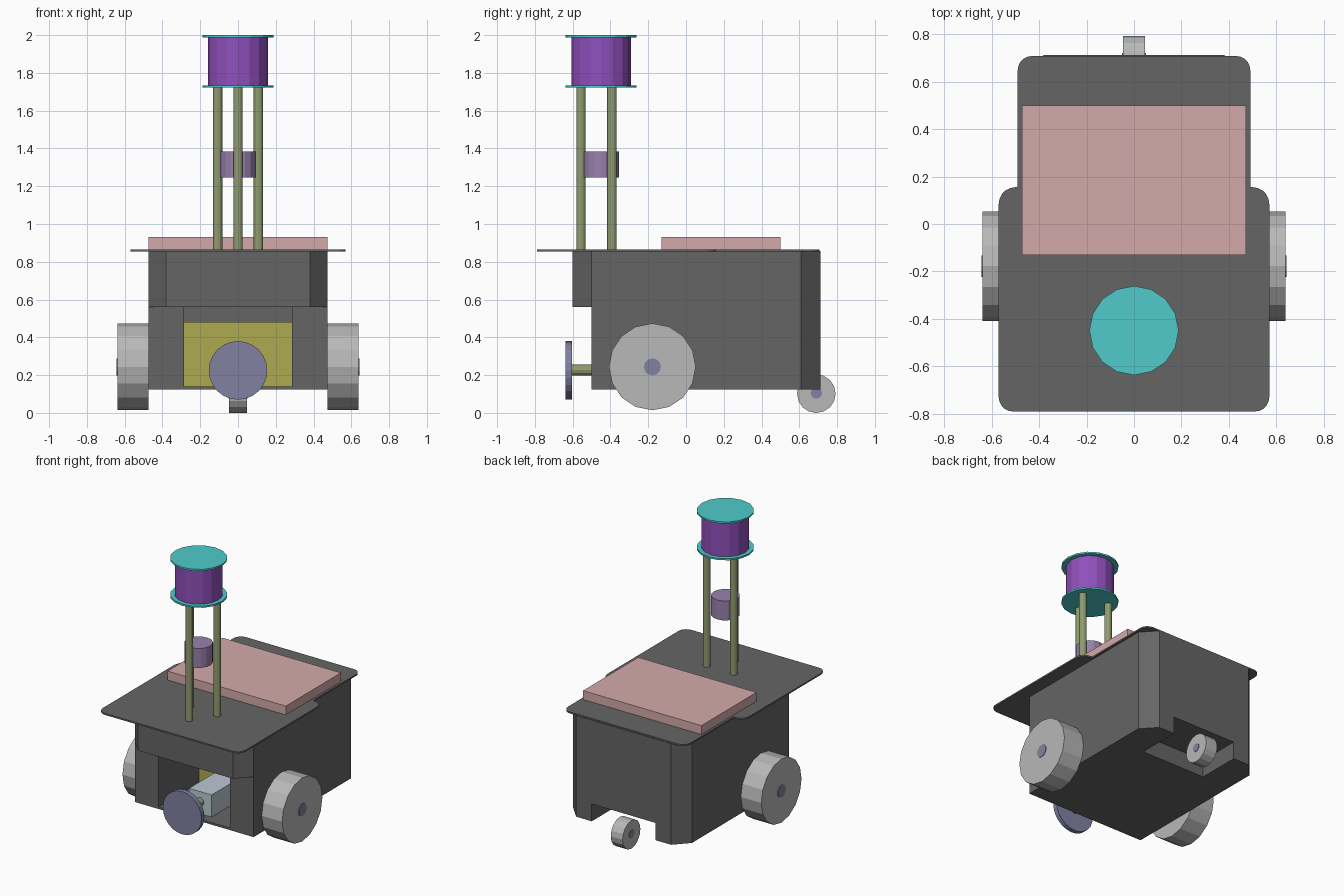
import bpy, bmesh, math
from mathutils import Matrix, Vector

if "Cube" in bpy.data.objects:
    bpy.data.objects.remove(bpy.data.objects["Cube"])


def material(name, rgb):
    m = bpy.data.materials.new(name)
    m.diffuse_color = (*rgb, 1)
    m.use_nodes = True
    m.node_tree.nodes["Principled BSDF"].inputs["Base Color"].default_value = m.diffuse_color
    return m


SHELL = material("shell_grey", (0.13, 0.13, 0.13))
TYRE = material("tyre_grey", (0.48, 0.48, 0.48))
PINK = material("panel_pink", (0.66, 0.40, 0.40))
TEAL = material("disc_teal", (0.08, 0.60, 0.60))
PURPLE = material("sensor_purple", (0.28, 0.08, 0.50))
LILAC = material("camera_lilac", (0.32, 0.22, 0.42))
OLIVE = material("post_olive", (0.28, 0.33, 0.16))
SLATE = material("hub_slate", (0.22, 0.22, 0.36))
YELLOW = material("battery_yellow", (0.42, 0.40, 0.08))
BLUE = material("motor_blue", (0.50, 0.58, 0.66))


def finish(name, bm, mat):
    bmesh.ops.recalc_face_normals(bm, faces=bm.faces)
    me = bpy.data.meshes.new(name)
    bm.to_mesh(me)
    bm.free()
    ob = bpy.data.objects.new(name, me)
    bpy.context.collection.objects.link(ob)
    if mat:
        me.materials.append(mat)
    return ob


def box(name, lo, hi, mat=None):
    lo, hi = Vector(lo), Vector(hi)
    bm = bmesh.new()
    bmesh.ops.create_cube(bm, size=1, matrix=Matrix.Translation((lo + hi) / 2)
                          @ Matrix.Diagonal((*(hi - lo), 1)))
    return finish(name, bm, mat)


def cylinder(name, centre, r, depth, axis, mat, sides=16):
    rot = {"x": Matrix.Rotation(math.pi / 2, 4, "Y"),
           "y": Matrix.Rotation(math.pi / 2, 4, "X"),
           "z": Matrix.Identity(4)}[axis]
    bm = bmesh.new()
    bmesh.ops.create_cone(bm, cap_ends=True, segments=sides, radius1=r, radius2=r,
                          depth=depth, matrix=Matrix.Translation(centre) @ rot)
    return finish(name, bm, mat)


def prism(name, half, z0, z1, mat):
    """Extrude a right-half outline, mirrored across x = 0."""
    pts = half + [(-x, y) for x, y in reversed(half)]
    bm = bmesh.new()
    f = bm.faces.new([bm.verts.new((x, y, z0)) for x, y in pts])
    top = bmesh.ops.extrude_face_region(bm, geom=[f])["geom"]
    bmesh.ops.translate(bm, vec=(0, 0, z1 - z0),
                        verts=[v for v in top if isinstance(v, bmesh.types.BMVert)])
    return finish(name, bm, mat)


def arc(cx, cy, r, a0, a1, n=5):
    angles = [math.radians(a0 + (a1 - a0) * i / n) for i in range(n + 1)]
    return [(cx + r * math.cos(a), cy + r * math.sin(a)) for a in angles]


def cut(ob, cutter):
    mod = ob.modifiers.new("cut", "BOOLEAN")
    mod.operation, mod.solver, mod.object = "DIFFERENCE", "EXACT", cutter
    bpy.context.view_layer.objects.active = ob
    bpy.ops.object.modifier_apply(modifier=mod.name)
    bpy.data.objects.remove(cutter)


# Body: lower tub with front bay and caster recess, upper tub with chamfered nose
back = [(0.475, 0.61), (0.38, 0.712)]
lower = prism("lower_body", [(0.475, -0.5)] + back, 0.125, 0.56, SHELL)
cut(lower, box("bay_cutter", (-0.285, -0.7, 0.14), (0.285, 0.06, 0.7)))
cut(lower, box("recess_cutter", (-0.255, 0.40, 0.0), (0.255, 0.9, 0.25)))
prism("upper_body", [(0.38, -0.6), (0.475, -0.5)] + back, 0.56, 0.856, SHELL)

# Top deck with wide front and narrow rear
deck = (arc(0.51, -0.73, 0.06, -90, 0) + arc(0.50, 0.085, 0.07, 0, 90)
        + [(0.49, 0.155)] + arc(0.43, 0.648, 0.06, 0, 90))
prism("top_deck", deck, 0.855, 0.866, SHELL)
box("deck_panel", (-0.473, -0.13, 0.866), (0.473, 0.5, 0.93), PINK)

# Front bay contents and bumper disc
box("battery", (-0.285, -0.04, 0.14), (0.285, 0.06, 0.48), YELLOW)
box("motor_box", (-0.09, -0.43, 0.14), (0.09, -0.13, 0.30), BLUE)
cylinder("front_rod", (0, -0.515, 0.227), 0.029, 0.19, "y", OLIVE, 12)
cylinder("front_disc", (0, -0.621, 0.225), 0.155, 0.033, "y", SLATE, 24)

# Drive wheels and hubs
for side, s in (("right", 1), ("left", -1)):
    cylinder(side + "_wheel", (s * 0.556, -0.178, 0.244), 0.23, 0.164, "x", TYRE)
    cylinder(side + "_hub", (s * 0.56, -0.178, 0.244), 0.045, 0.164, "x", SLATE, 12)

# Rear caster
cylinder("caster_wheel", (0, 0.69, 0.102), 0.102, 0.094, "x", TYRE)
cylinder("caster_hub", (0, 0.69, 0.105), 0.03, 0.1, "x", SLATE, 12)

# Sensor mast: three posts, small camera, drum between two discs
MAST_Y = -0.449
for name, x, y in (("front", 0, -0.556), ("right", 0.108, -0.392), ("left", -0.108, -0.392)):
    cylinder(name + "_post", (x, y, 1.295), 0.025, 0.87, "z", OLIVE, 12)
cylinder("mast_camera", (0, MAST_Y, 1.315), 0.094, 0.14, "z", LILAC)
cylinder("sensor_drum", (0, MAST_Y, 1.861), 0.158, 0.262, "z", PURPLE)
for name, z in (("lower_disc", 1.728), ("upper_disc", 1.994)):
    cylinder(name, (0, MAST_Y, z), 0.188, 0.012, "z", TEAL)
